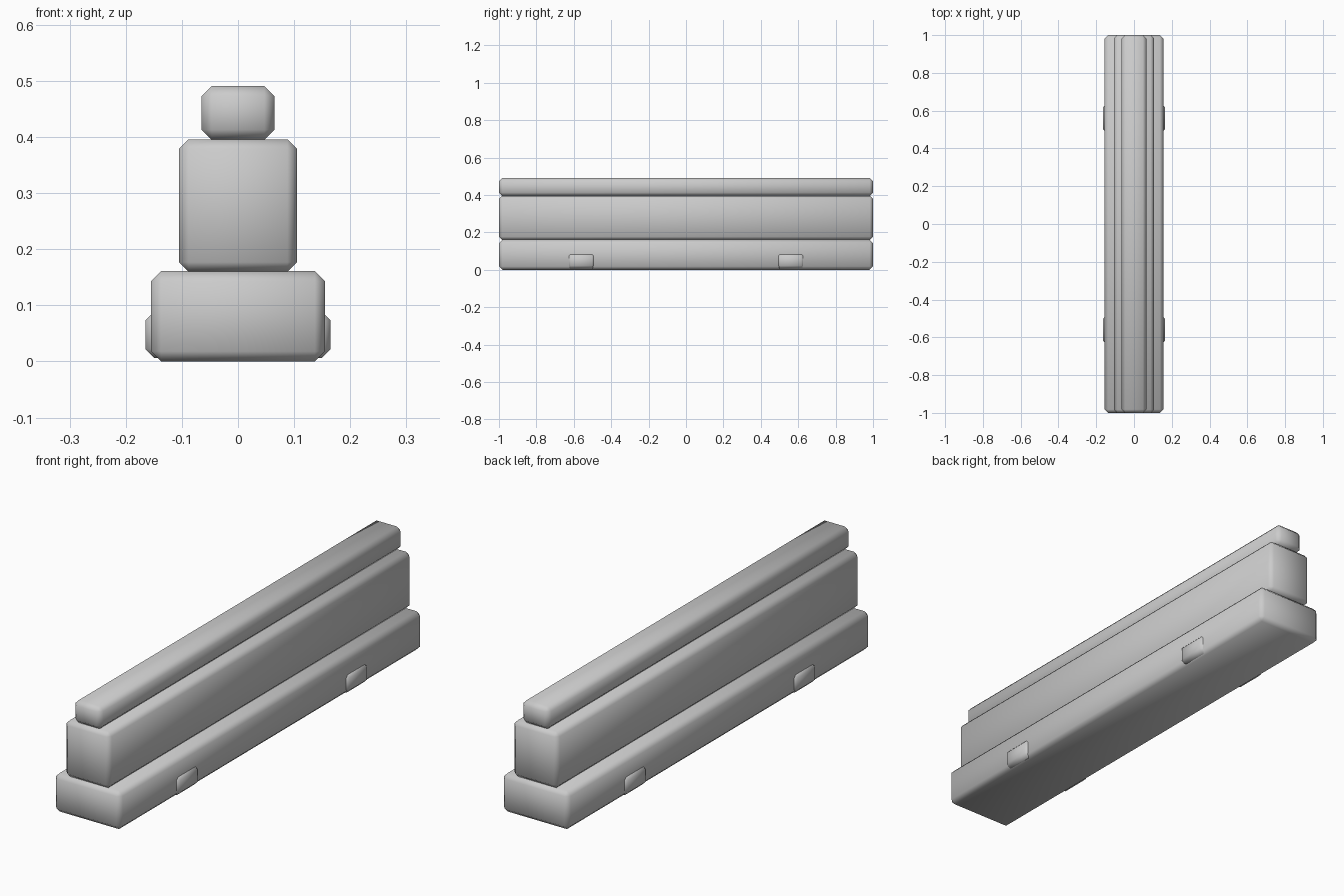
import bpy

if "Cube" in bpy.data.objects:
    bpy.data.objects.remove(bpy.data.objects["Cube"])


def block(name, width, length, z0, z1, chamfer, x=0, y=0):
    """Chamfered box with soft shading, spanning z0..z1."""
    bpy.ops.mesh.primitive_cube_add(size=1, location=(x, y, (z0 + z1) / 2))
    ob = bpy.context.object
    ob.name = name
    ob.scale = (width, length, z1 - z0)
    bpy.ops.object.transform_apply(location=False, rotation=False, scale=True)
    bev = ob.modifiers.new("chamfer", 'BEVEL')
    bev.width = chamfer
    bev.segments = 1
    bpy.ops.object.modifier_apply(modifier=bev.name)
    bpy.ops.object.shade_smooth()
    return ob


# Stepped wall: wide footing, main wall, narrow coping
block("footing", 0.31, 2.0, 0.0, 0.161, 0.018)
block("wall", 0.21, 2.0, 0.16, 0.396, 0.017)
block("coping", 0.13, 2.0, 0.395, 0.491, 0.018)

# Small lugs low on both sides of the footing
for side in (-1, 1):
    for end in (-1, 1):
        block("side_lug", 0.05, 0.145, 0.006, 0.089, 0.016,
              x=side * 0.14, y=end * 0.56)
